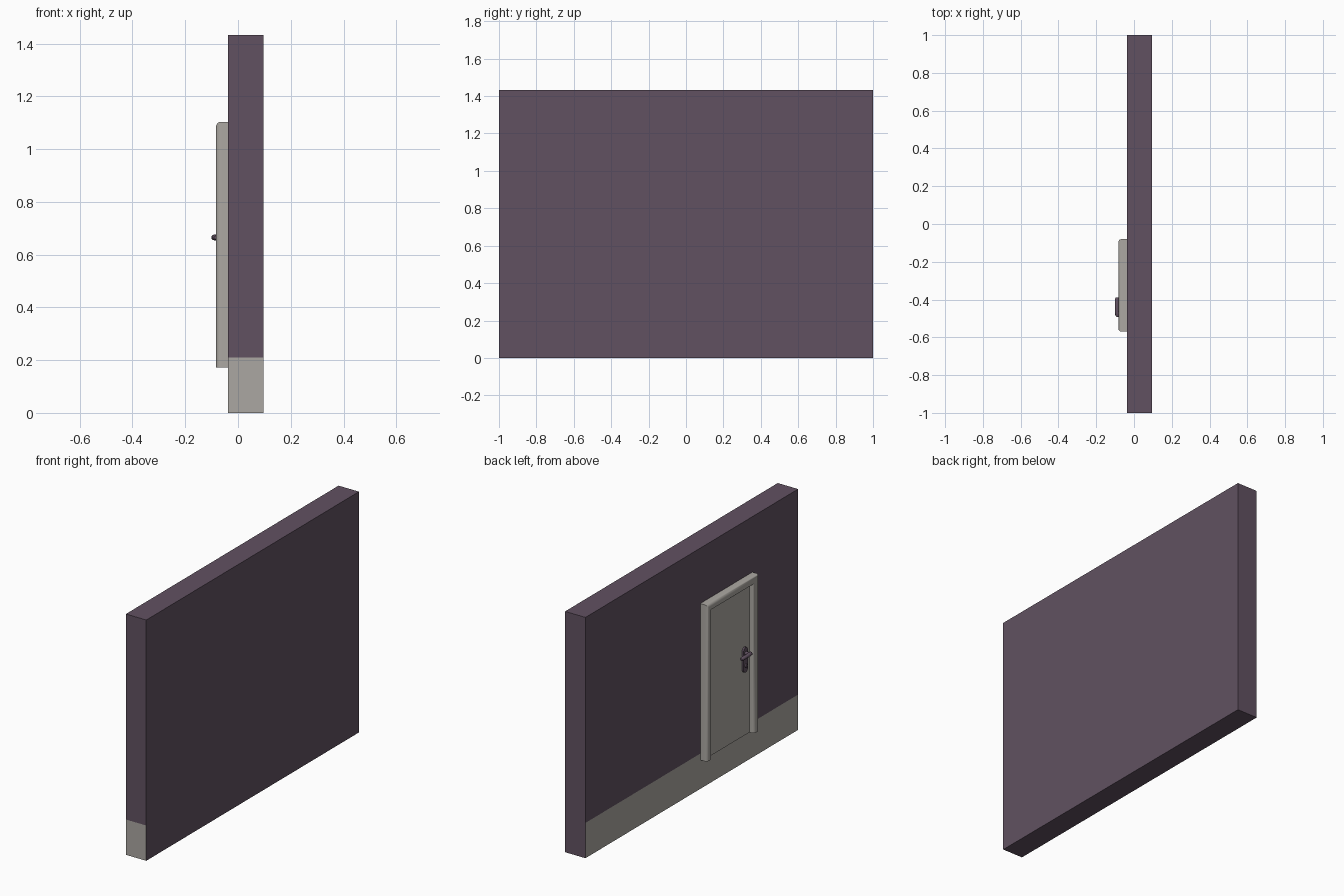
import bpy, bmesh, math
from mathutils import Vector

cube = bpy.data.objects.get("Cube")
if cube:
    bpy.data.objects.remove(cube, do_unlink=True)


def material(name, rgb):
    m = bpy.data.materials.new(name)
    m.use_nodes = True
    col = (*rgb, 1)
    m.diffuse_color = col
    m.node_tree.nodes["Principled BSDF"].inputs["Base Color"].default_value = col
    return m


purple = material("dusky purple", (0.12, 0.083, 0.12))
grey = material("warm grey", (0.41, 0.39, 0.36))


def finish(name, bm, mats, smooth=False):
    bmesh.ops.recalc_face_normals(bm, faces=bm.faces)
    mesh = bpy.data.meshes.new(name)
    bm.to_mesh(mesh)
    bm.free()
    ob = bpy.data.objects.new(name, mesh)
    bpy.context.collection.objects.link(ob)
    for m in mats:
        mesh.materials.append(m)
    if smooth:
        bpy.ops.object.select_all(action='DESELECT')
        ob.select_set(True)
        bpy.context.view_layer.objects.active = ob
        bpy.ops.object.shade_smooth_by_angle(angle=math.radians(40))
    return ob


def box(lo, hi):
    bm = bmesh.new()
    bmesh.ops.create_cube(bm, size=1)
    lo, hi = Vector(lo), Vector(hi)
    for v in bm.verts:
        v.co = (lo + hi) / 2 + v.co * (hi - lo)
    return bm


def loft(rings):
    """Skin closed rings of points and cap both ends."""
    bm = bmesh.new()
    rows = [[bm.verts.new(p) for p in ring] for ring in rings]
    n = len(rows[0])
    for a, b in zip(rows, rows[1:]):
        for i in range(n):
            j = (i + 1) % n
            bm.faces.new((a[i], a[j], b[j], b[i]))
    bm.faces.new(rows[0])
    bm.faces.new(rows[-1])
    return bm


FACE = -0.038   # wall surface carrying the door

# Wall, with a grey skirting band painted on the door side and front end
bm = box((FACE, -1, 0), (0.096, 1, 1.433))
bmesh.ops.bisect_plane(bm, geom=bm.verts[:] + bm.edges[:] + bm.faces[:],
                       plane_co=(0, 0, 0.21), plane_no=(0, 0, 1))
bm.normal_update()
for f in bm.faces:
    low = f.calc_center_median().z < 0.21
    if low and (f.normal.x < -0.5 or f.normal.y < -0.5):
        f.material_index = 1
finish("wall", bm, [purple, grey])

# Door frame: rounded profile swept up, across and down with mitred corners
W, D, R = 0.048, 0.045, 0.018
Y0, Y1, Z0, Z1 = -0.08, -0.57, 0.172, 1.103
profile = [(0, 0)]
for centre, start in ((R, 180), (W - R, 90)):
    for k in range(6):
        a = math.radians(start - 18 * k)
        profile.append((centre + R * math.cos(a), D - R + R * math.sin(a)))
profile.append((W, 0))
corners = [lambda u: (Y0 - u, Z0), lambda u: (Y0 - u, Z1 - u),
           lambda u: (Y1 + u, Z1 - u), lambda u: (Y1 + u, Z0)]
finish("door_frame", loft([[(FACE - d, *c(u)) for u, d in profile] for c in corners]),
       [grey], True)

# Door leaf
LEAF = FACE - 0.015
finish("door_leaf", box((LEAF, Y1 + 0.04, Z0), (FACE + 0.005, Y0 - 0.04, Z1 - 0.04)), [grey])

# Handle back plate with rounded ends
HY, HZ = -0.472, 0.665
outline = []
for centre, start in ((0.68, 0), (0.57, 180)):
    for k in range(9):
        a = math.radians(start + 22.5 * k)
        outline.append((HY + 0.02 * math.cos(a), centre + 0.02 * math.sin(a)))
finish("handle_plate", loft([[(x, y, z) for y, z in outline] for x in (LEAF, LEAF - 0.01)]),
       [purple], True)


def circle(r, place):
    return [place(r * math.cos(t * math.pi / 6), r * math.sin(t * math.pi / 6))
            for t in range(12)]


# Spindle and lever
finish("handle_spindle", loft([circle(0.011, lambda a, b, x=x: (x, HY + a, HZ + b))
                               for x in (LEAF, -0.09)]), [purple], True)
stations = [(-0.492, 0.006, -0.086), (-0.484, 0.011, -0.088), (-0.465, 0.011, -0.09),
            (-0.398, 0.011, -0.09), (-0.39, 0.007, -0.09)]
finish("handle_lever", loft([circle(r, lambda a, b, y=y, x=x: (x + a, y, HZ + b))
                             for y, r, x in stations]), [purple], True)

# Lock barrel under the lever
finish("lock_barrel", loft([circle(0.01, lambda a, b, x=x: (x, HY + a, 0.59 + b))
                            for x in (LEAF, LEAF - 0.018)]), [purple], True)
